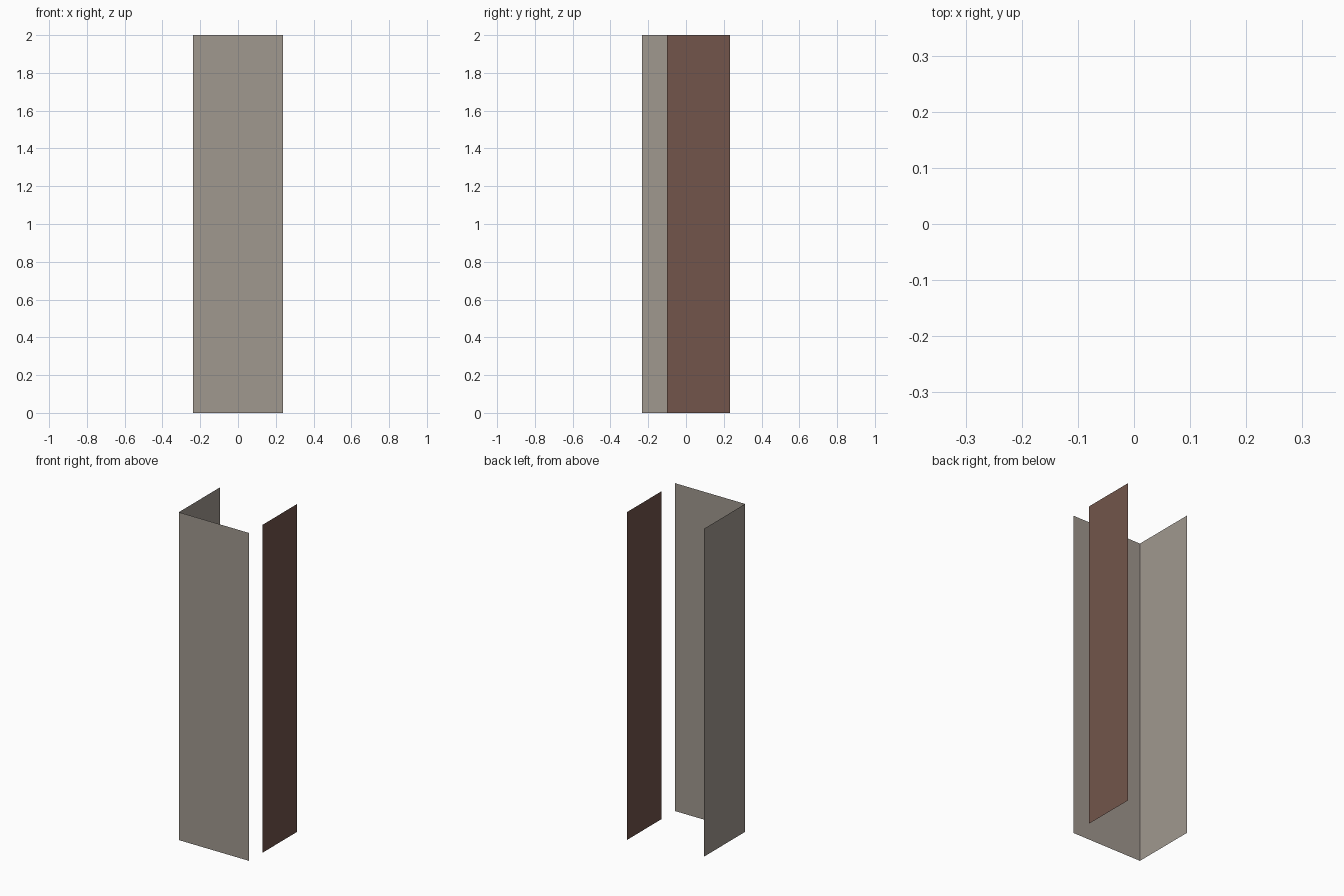
import bpy

if "Cube" in bpy.data.objects:
    bpy.data.objects.remove(bpy.data.objects["Cube"])

H = 2.0                      # panel height
X0, X1 = -0.237, 0.237       # left and right sides
Y0, Y1 = -0.232, 0.232       # front and back limits


def material(name, rgb):
    m = bpy.data.materials.new(name)
    m.diffuse_color = (*rgb, 1.0)
    m.use_nodes = True
    m.node_tree.nodes["Principled BSDF"].inputs["Base Color"].default_value = m.diffuse_color
    return m


def panel(name, a, b, mat):
    """Thin upright sheet standing on the floor line from a to b."""
    verts = [(*a, 0), (*b, 0), (*b, H), (*a, H)]
    mesh = bpy.data.meshes.new(name)
    mesh.from_pydata(verts, [], [(0, 1, 2, 3)])
    mesh.materials.append(mat)
    obj = bpy.data.objects.new(name, mesh)
    bpy.context.collection.objects.link(obj)


grey = material("warm_grey", (0.352, 0.314, 0.275))
brown = material("dark_brown", (0.168, 0.091, 0.070))

# Grey sheets meeting at the front left corner
panel("front_panel", (X0, Y0), (X1, Y0), grey)
panel("left_panel", (X0, 0.166), (X0, Y0), grey)

# Separate brown sheet on the right, set back from the front
panel("right_panel", (X1, -0.10), (X1, Y1), brown)
